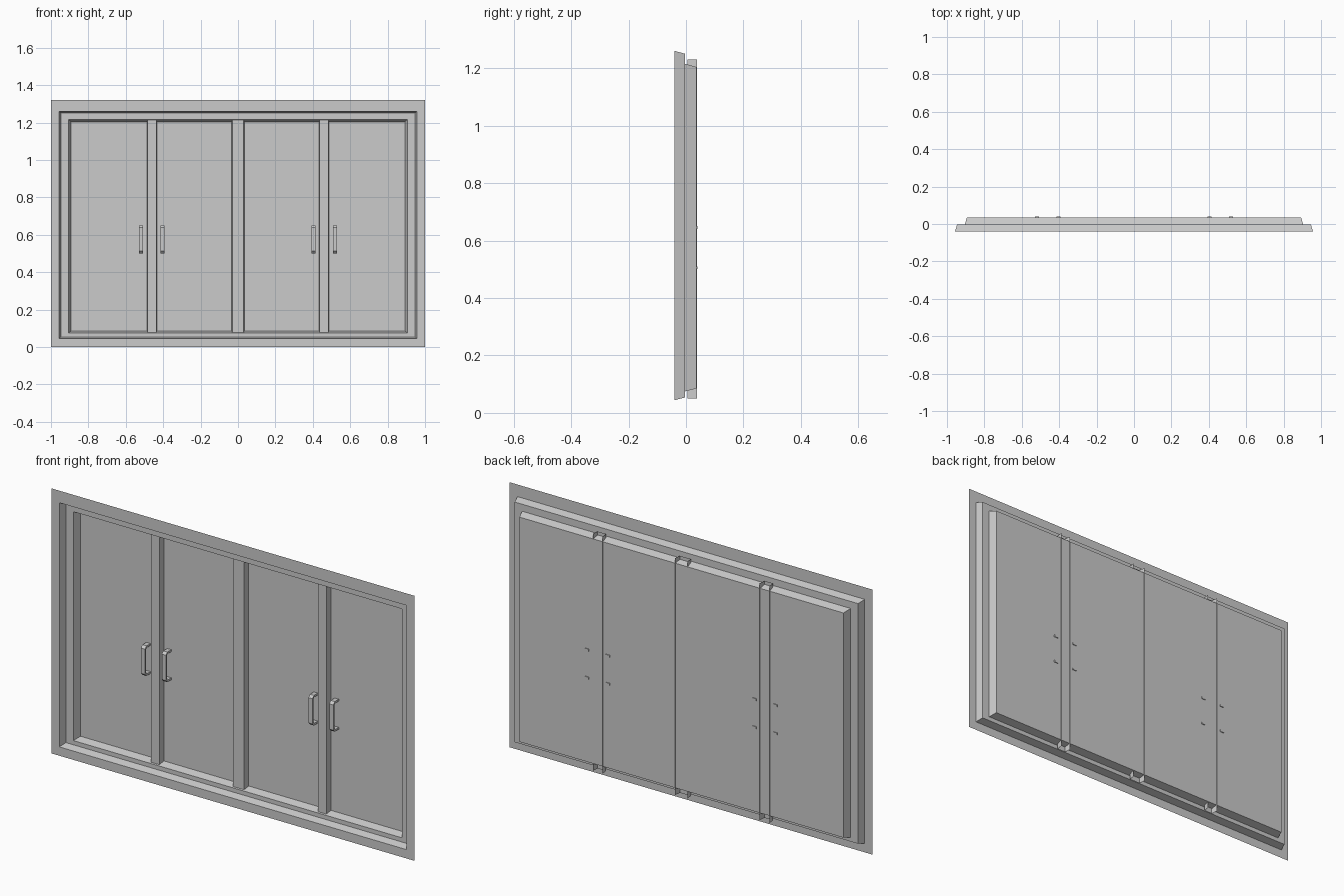
import bpy
import bmesh

if "Cube" in bpy.data.objects:
    bpy.data.objects.remove(bpy.data.objects["Cube"], do_unlink=True)

GREY = (0.6, 0.6, 0.6)
mat = bpy.data.materials.new("plain grey")
mat.use_nodes = True
mat.diffuse_color = (*GREY, 1)
mat.node_tree.nodes["Principled BSDF"].inputs["Base Color"].default_value = (*GREY, 1)


def finish(bm, name):
    bmesh.ops.recalc_face_normals(bm, faces=bm.faces)
    mesh = bpy.data.meshes.new(name)
    bm.to_mesh(mesh)
    bm.free()
    mesh.materials.append(mat)
    obj = bpy.data.objects.new(name, mesh)
    bpy.context.collection.objects.link(obj)
    return obj


def bridge(bm, a, b, closed=True):
    n = len(a)
    for i in range(n if closed else n - 1):
        j = (i + 1) % n
        bm.faces.new((a[i], a[j], b[j], b[i]))


# Stepped frame: nested rectangles (half width, bottom, top, depth)
STEPS = [
    (1.0, 0.0, 1.32, -0.04),
    (0.957, 0.044, 1.26, -0.04),
    (0.946, 0.054, 1.25, -0.003),
    (0.905, 0.075, 1.215, -0.003),
    (0.893, 0.085, 1.204, 0.036),
]


def rectangle(bm, w, low, high, y):
    corners = ((-w, low), (w, low), (w, high), (-w, high))
    return [bm.verts.new((x, y, z)) for x, z in corners]


bm = bmesh.new()
rings = [rectangle(bm, *step) for step in STEPS]
for outer, inner in zip(rings, rings[1:]):
    bridge(bm, outer, inner)
finish(bm, "stepped_frame")

# Door panel closing the back of the frame
bm = bmesh.new()
bm.faces.new(rectangle(bm, *STEPS[-1]))
finish(bm, "door_panel")


# Posts: tapered channels, open at the back and at both ends
def post(name, x, half):
    bm = bmesh.new()
    front, back = 0.005, 0.038
    section = [(x - half, back), (x - half + 0.004, front),
               (x + half - 0.004, front), (x + half, back)]
    low, high = ([bm.verts.new((px, py, z)) for px, py in section]
                 for z in (0.05, 1.23))
    bridge(bm, low, high, closed=False)
    finish(bm, name)


post("right_post", -0.46, 0.027)
post("middle_post", 0, 0.034)
post("left_post", 0.46, 0.027)


# Handles: bevelled pull bars whose ends pass through the panel
def handle(name, x):
    bm = bmesh.new()
    mid, half = 0.575, 0.011
    upper = [(0.04, 0.065), (0.007, 0.065), (0.003, 0.06)]
    outer = [(-0.007, 0.063), (0.005, 0.075), (0.04, 0.075)]
    inside = upper + [(y, -z) for y, z in reversed(upper)]
    outside = [(y, -z) for y, z in reversed(outer)] + outer
    profile = inside + outside
    left, right = ([bm.verts.new((x + s * half, y, mid + z)) for y, z in profile]
                   for s in (-1, 1))
    bridge(bm, left, right)
    bm.faces.new(left)
    bm.faces.new(right)
    finish(bm, name)


for side, sign in (("right", -1), ("left", 1)):
    handle(side + "_outer_handle", sign * 0.519)
    handle(side + "_inner_handle", sign * 0.404)
